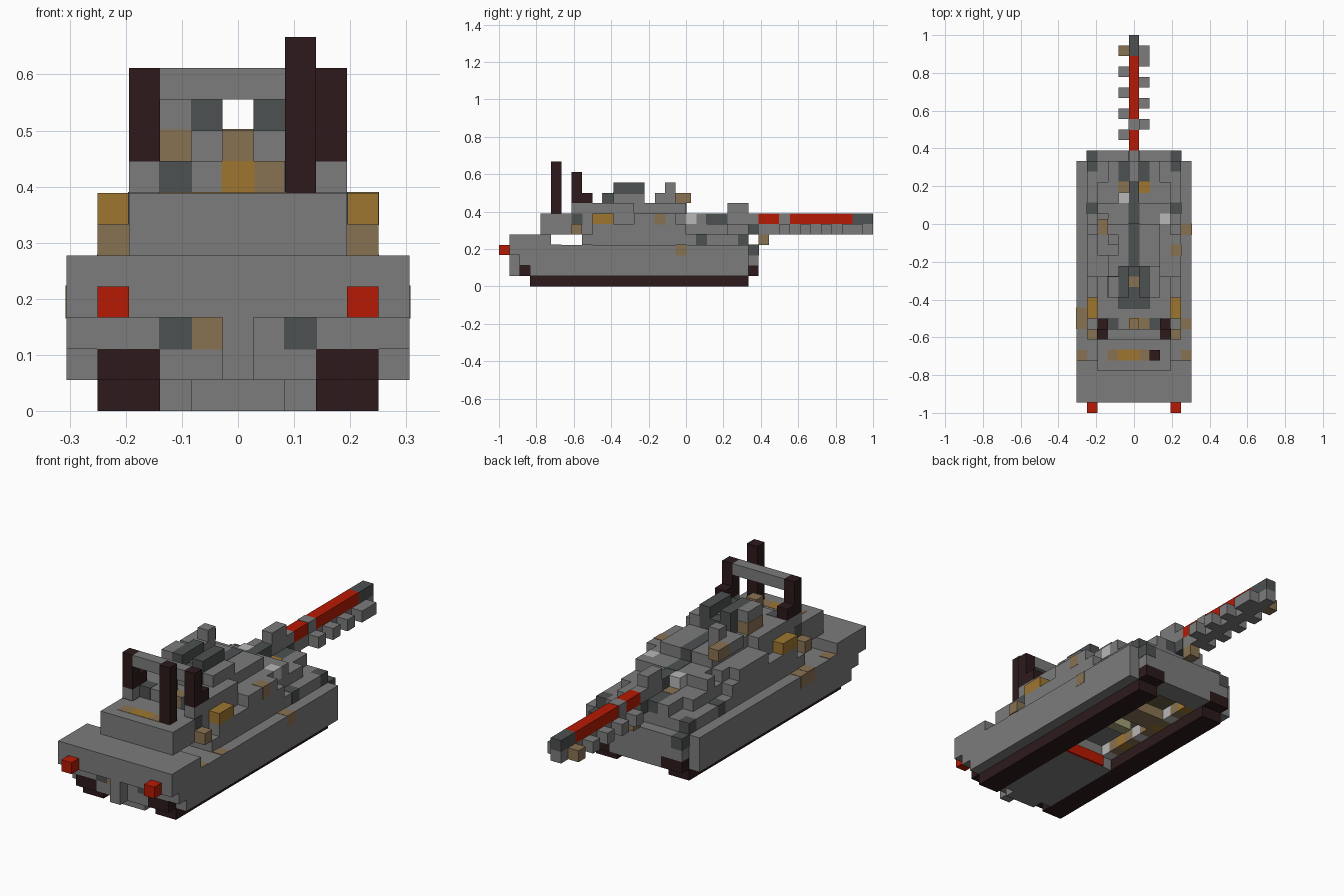
import bpy
import bmesh
from mathutils import Matrix, Vector

start_cube = bpy.data.objects.get("Cube")
if start_cube:
    bpy.data.objects.remove(start_cube, do_unlink=True)

UNIT = 1 / 18  # edge of one small cube


def material(name, r, g, b):
    m = bpy.data.materials.new(name)
    m.use_nodes = True
    m.diffuse_color = (r, g, b, 1)
    m.node_tree.nodes["Principled BSDF"].inputs["Base Color"].default_value = (r, g, b, 1)
    return m


GREY = material("steel grey", .2, .2, .2)
DARK = material("dark slate", .075, .082, .082)
PALE = material("pale grey", .48, .48, .48)
BROWN = material("dusty brown", .25, .17, .085)
OCHRE = material("ochre", .34, .18, .03)
RED = material("red", .47, .01, .001)
TRACK = material("dark maroon", .026, .01, .011)
KHAKI = material("khaki", .35, .35, .18)
OLIVE = material("olive", .13, .12, .05)


def block(name, mat, x, y, z, mirror=False, grow=0.0):
    """Box on the cube grid: x spans whole cells, y and z are grid lines."""
    sides = [(x[0] - .5, x[1] + .5)]
    if mirror:
        sides.append((-x[1] - .5, -x[0] + .5))
    bm = bmesh.new()
    for lo, hi in sides:
        size = Vector((hi - lo, y[1] - y[0], z[1] - z[0])) * UNIT + Vector((grow,) * 3)
        centre = Vector((lo + hi, y[0] + y[1], z[0] + z[1])) * UNIT / 2
        bmesh.ops.create_cube(bm, size=1, matrix=Matrix.Translation(centre) @ Matrix.Diagonal(size).to_4x4())
    mesh = bpy.data.meshes.new(name)
    bm.to_mesh(mesh)
    bm.free()
    mesh.materials.append(mat)
    obj = bpy.data.objects.new(name, mesh)
    bpy.context.collection.objects.link(obj)
    return obj


def patch(name, mat, x, y, z, mirror=False):
    """Thin painted skin over existing cells."""
    return block(name, mat, x, y, z, mirror, grow=.003)


# Tracks
block("track", TRACK, (3, 4), (-15, 6), (0, 1), True)
block("track_tail_end", TRACK, (3, 4), (-16, -15), (1, 2), True)
block("track_nose_end", TRACK, (3, 4), (6, 7), (1, 2), True)

# Lower hull, open underneath in the middle
block("side_skirt", GREY, (3, 5), (-15, 6), (1, 3), True)
block("skirt_tail", GREY, (3, 5), (-16, -15), (2, 3), True)
block("hull_deck", GREY, (-5, 5), (-17, 6), (3, 4))
block("tail_box", GREY, (-5, 5), (-17, -13), (4, 5))
block("belly_plate", GREY, (-2, 2), (-14, -6), (0, 1))
block("belly_tooth", GREY, (-1, 1), (-15, -14), (0, 1))
block("tail_core", GREY, (-2, 2), (-16, -6), (1, 3))
block("tail_center_fin", GREY, (0, 0), (-17, -16), (1, 3))
block("hull_ceiling", GREY, (-2, 2), (-6, 5), (2, 3))
block("nose_core", GREY, (-2, 2), (5, 7), (1, 3))
block("nose_plate", GREY, (-4, 4), (6, 7), (2, 4))
patch("tail_vent", DARK, (2, 2), (-16, -15), (2, 3), True)
patch("tail_vent_stain", BROWN, (-1, -1), (-16, -15), (2, 3))
block("tail_light", RED, (4, 4), (-18, -17), (3, 4), True)

# Clutter inside the belly
block("belly_red_bar", RED, (-1, 2), (-6, -5.8), (0, 1))
block("belly_beam", BROWN, (-2, 2), (0, 2), (1, 2))
block("belly_khaki_crate", KHAKI, (0, 2), (-2, -1), (1, 2))
patch("belly_olive_floor", OLIVE, (-2, 2), (2, 5), (2, 3))
for y in range(-6, 5):
    block("belly_ledge", (OCHRE, BROWN, PALE, BROWN)[y % 4], (-2, -2), (y, y + 1), (1, 2))

# Hull stains
patch("deck_stain_left", BROWN, (5, 5), (-1, 0), (3, 4))
patch("deck_stain_right", BROWN, (-5, -5), (-10, -8), (3, 4))
block("deck_spot_rear", BROWN, (5, 5), (-10, -9), (4, 4.05), True)
block("tail_spot", BROWN, (5, 5), (-13, -12), (4, 4.05), True)

# Upper hull stepping up toward the turret
block("upper_hull", GREY, (-4, 4), (-10, 5), (4, 5))
block("upper_hull_nose", GREY, (-3, 3), (5, 6), (4, 5))
block("front_step_low", GREY, (-3, 3), (0, 4), (5, 6))
block("front_step_high", GREY, (-2, 2), (0, 2), (6, 7))
block("front_step_mid", GREY, (2, 2), (4, 6), (5, 6), True)
block("front_lamp", DARK, (1, 1), (4, 6), (5, 6), True)
block("nose_corner_cube", DARK, (4, 4), (5, 6), (4, 5), True)
patch("nose_corner_stain", DARK, (4, 4), (6, 7), (3, 4), True)
patch("hull_side_spot", DARK, (4, 4), (1, 2), (4, 5), True)
block("pale_cube", PALE, (3, 3), (0, 1), (6, 7))
block("pale_cube_right", PALE, (-1, -1), (2, 3), (6, 7))
block("front_step_cube", GREY, (3, 3), (1, 2), (6, 7), True)
patch("step_ochre", OCHRE, (1, 1), (3, 4), (5, 6))
patch("front_brown", BROWN, (-1, -1), (3, 4), (5, 6))

# Turret
block("turret_body", GREY, (-3, 3), (-11, 0), (5, 7))
block("turret_cheek", GREY, (4, 4), (-9, 0), (5, 6), True)
block("turret_cheek_top", GREY, (4, 4), (-5, -1), (6, 7), True)
patch("cheek_stain", BROWN, (4, 4), (-3, -2), (6, 7))
block("turret_crate", OCHRE, (4, 4), (-9, -7), (6, 7), True)
block("rear_side_box", BROWN, (4, 4), (-11, -10), (5, 6), True)
block("turret_bustle", GREY, (-3, 3), (-14, -11), (5, 7))
patch("bustle_upper_stain", DARK, (3, 3), (-11, -10), (6, 7), True)
patch("bustle_lid", OCHRE, (-1, 0), (-13, -12), (6, 7))
patch("bustle_lid_stain", BROWN, (1, 1), (-13, -12), (6, 7))
patch("bustle_lid_edge", BROWN, (-2, -2), (-13, -12), (6, 7))
block("turret_roof", GREY, (-3, 3), (-10, -5), (7, 8))
block("turret_roof_front", GREY, (-2, 2), (-5, 0), (7, 8))
patch("roof_rear_dark", DARK, (2, 2), (-10, -9), (7, 8), True)
patch("roof_rear_ochre", OCHRE, (0, 0), (-10, -9), (7, 8))
patch("roof_rear_brown", BROWN, (1, 1), (-10, -9), (7, 8))
patch("roof_stripe", DARK, (0, 0), (-4, 0), (7, 8))

# Cupola and roof gun
block("cupola", DARK, (-1, 1), (-8, -4), (8, 9))
block("cupola_rear_plate", GREY, (-1, 1), (-8.1, -8), (8, 9))
block("cupola_side", DARK, (1, 1), (-7, -4), (9, 10), True)
block("cupola_hatch", BROWN, (0, 0), (-6, -5), (9, 9.05))
block("cupola_post", GREY, (-2, -2), (-7, -5), (8, 10))
block("cupola_left", GREY, (2, 2), (-7, -4), (8, 9))
block("cupola_back", BROWN, (0, 0), (-10, -9), (8, 9))
patch("cupola_post_base", BROWN, (-2, -2), (-7, -5), (8, 9))
block("roof_gun_mount", GREY, (-3, -2), (-3, -1), (8, 9))
block("roof_gun_sight", GREY, (-2, -2), (-2, -1), (9, 10))
block("roof_gun_muzzle", BROWN, (-3, -3), (-1, .5), (8, 9))

# Roll bar and antenna
block("roll_bar_post", TRACK, (3, 3), (-11, -10), (8, 11), True)
block("roll_bar_foot", TRACK, (3, 3), (-10, -9), (8, 9), True)
block("roll_bar_base", GREY, (3, 3), (-11, -10), (7, 8), True)
block("roll_bar", GREY, (-2, 2), (-11, -10), (10, 11))
block("antenna", TRACK, (2, 2), (-13, -12), (7, 12))

# Main gun with staggered teeth along both sides
block("gun_root", DARK, (0, 0), (2, 4), (6, 7))
patch("gun_root_strip", DARK, (0, 0), (0, 2), (6, 7))
block("gun_collar", GREY, (0, 0), (4, 6), (5, 8))
block("gun_neck", GREY, (0, 0), (6, 7), (5, 7))
patch("gun_neck_stain", DARK, (0, 0), (6, 7), (5, 6))
block("gun_hook", BROWN, (0, 0), (7, 8), (4, 5))
block("gun_lower", GREY, (0, 0), (7, 17), (5, 6))
block("gun_upper", RED, (0, 0), (7, 16), (6, 7))
patch("gun_band", GREY, (0, 0), (9, 10), (6, 7))
block("gun_tip_top", DARK, (0, 0), (16, 18), (6, 7))
block("gun_tip", GREY, (0, 0), (17, 18), (5, 6))
for y in range(8, 18, 2):
    block("gun_tooth_right", BROWN if y == 16 else GREY, (-1, -1), (y, y + 1), (5, 6))
for y in range(9, 17, 2):
    block("gun_tooth_left", GREY, (1, 1), (y, y + (2 if y == 15 else 1)), (5, 6))
